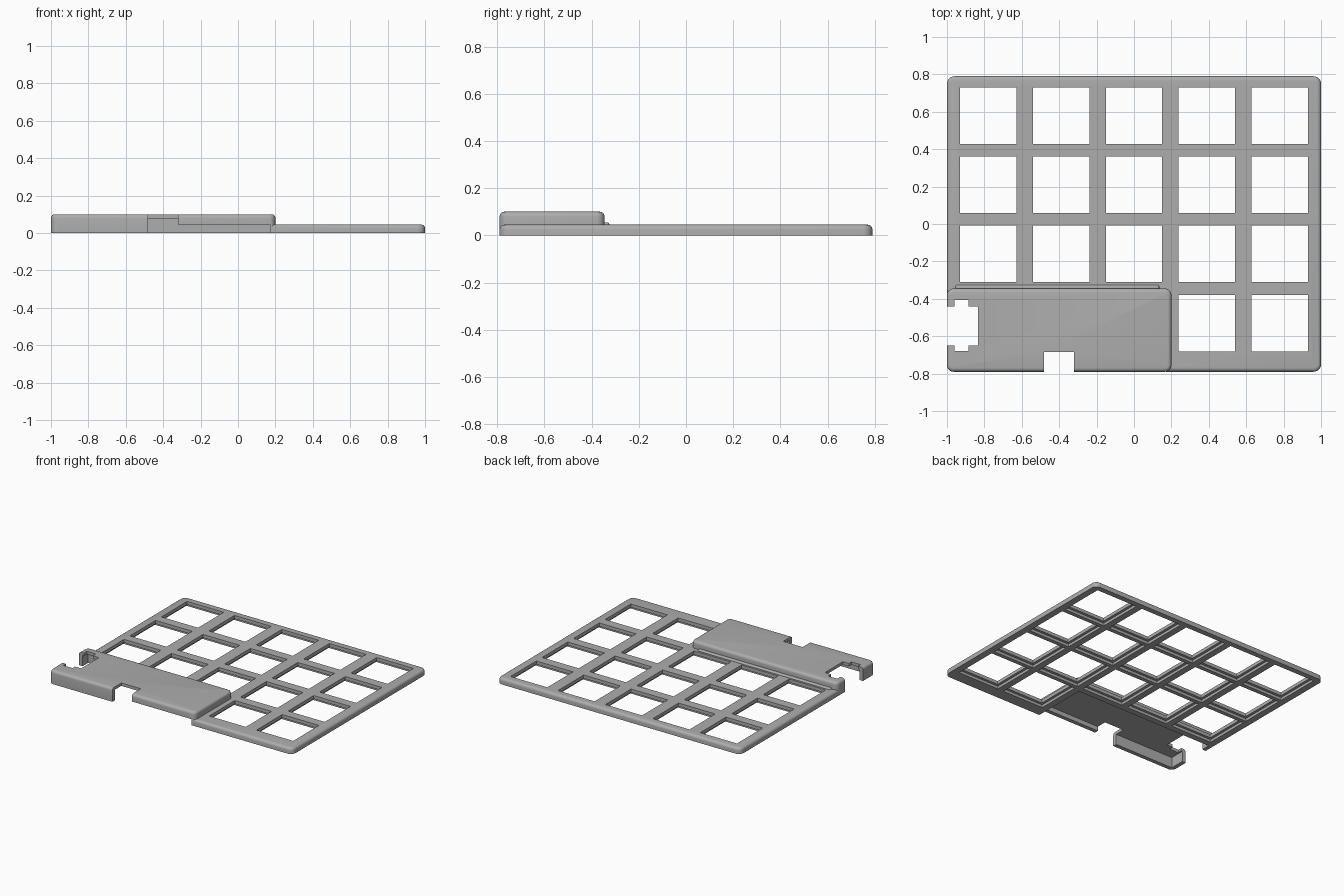
import bpy, bmesh
from mathutils import Vector

cube = bpy.data.objects.get("Cube")
if cube:
    bpy.data.objects.remove(cube, do_unlink=True)

grey = bpy.data.materials.new("plain grey")
grey.use_nodes = True
colour = (0.42, 0.42, 0.42, 1)
grey.diffuse_color = colour
grey.node_tree.nodes["Principled BSDF"].inputs["Base Color"].default_value = colour


def add_box(bm, x0, x1, y0, y1, z0, z1):
    made = bmesh.ops.create_cube(bm, size=1)["verts"]
    for v in made:
        v.co = Vector((x1 if v.co.x > 0 else x0,
                       y1 if v.co.y > 0 else y0,
                       z1 if v.co.z > 0 else z0))


def finish(bm, name):
    mesh = bpy.data.meshes.new(name)
    bm.to_mesh(mesh)
    bm.free()
    mesh.materials.append(grey)
    obj = bpy.data.objects.new(name, mesh)
    bpy.context.collection.objects.link(obj)
    return obj


def boxes(name, specs):
    bm = bmesh.new()
    for spec in specs:
        add_box(bm, *spec)
    return finish(bm, name)


def rounded_slab(name, spec, corner, rim):
    """Box with rounded upright corners and a rounded top rim."""
    bm = bmesh.new()
    add_box(bm, *spec)
    upright = [e for e in bm.edges
               if abs(e.verts[0].co.z - e.verts[1].co.z) > 0.01]
    bmesh.ops.bevel(bm, geom=upright, offset=corner, segments=6,
                    profile=0.5, affect='EDGES')
    top = [e for e in bm.edges if all(v.co.z > spec[5] - 1e-5 for v in e.verts)]
    bmesh.ops.bevel(bm, geom=top, offset=rim, segments=4,
                    profile=0.5, affect='EDGES')
    return finish(bm, name)


def combine(target, other, operation):
    mod = target.modifiers.new(operation.lower(), 'BOOLEAN')
    mod.operation = operation
    mod.solver = 'EXACT'
    mod.object = other
    bpy.context.view_layer.objects.active = target
    bpy.ops.object.modifier_apply(modifier=mod.name)
    bpy.data.objects.remove(other, do_unlink=True)


# Key plate with the raised controller cover and the low lip behind it
plate = rounded_slab("key_plate", (-1, 1, -0.79, 0.79, 0, 0.045), 0.04, 0.02)
cover = rounded_slab("controller_cover", (-1, 0.2, -0.79, -0.345, 0, 0.1), 0.035, 0.02)
combine(plate, cover, 'UNION')
lip = rounded_slab("cover_lip", (-0.955, 0.135, -0.4, -0.325, 0.01, 0.055), 0.012, 0.009)
combine(plate, lip, 'UNION')

# Square key openings, with a wider recess under each
centres = [((col - 2) * 0.39, 0.58 - row * 0.37)
           for row in range(4) for col in range(5) if row < 3 or col > 2]


def squares(name, half, top):
    return boxes(name, [(x - half, x + half, y - half, y + half, -0.1, top)
                        for x, y in centres])


combine(plate, squares("key_openings", 0.151, 0.2), 'DIFFERENCE')
combine(plate, squares("key_recesses", 0.17, 0.02), 'DIFFERENCE')

# Hollow under the cover, then the connector slot, front gap and switch cutout
cuts = {
    "controller_hollow": (-0.97, 0.17, -0.76, -0.375, -0.1, 0.078),
    "connector_slot": (-0.48, -0.32, -0.9, -0.685, -0.1, 0.2),
    "front_gap": (-0.33, 0.17, -0.9, -0.75, -0.1, 0.045),
    "side_cutout": (-1.1, -0.835, -0.65, -0.44, -0.1, 0.2),
    "side_cutout_cross": (-0.96, -0.885, -0.68, -0.405, -0.1, 0.2),
}
for name, spec in cuts.items():
    combine(plate, boxes(name, [spec]), 'DIFFERENCE')

bpy.ops.object.select_all(action='DESELECT')
plate.select_set(True)
bpy.context.view_layer.objects.active = plate
bpy.ops.object.shade_smooth_by_angle(angle=0.5)
